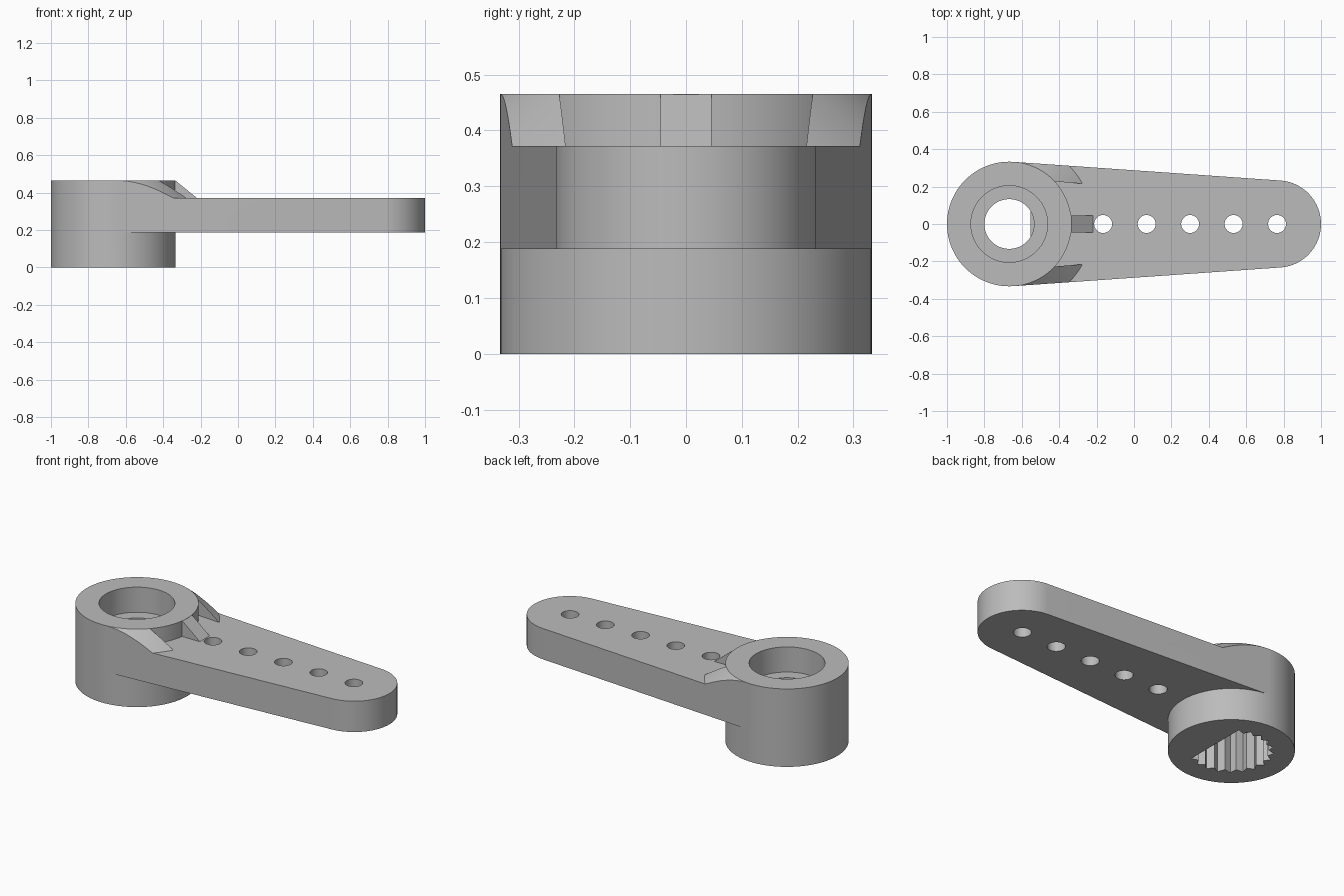
import bpy, bmesh, math
from mathutils import Vector

if "Cube" in bpy.data.objects:
    bpy.data.objects.remove(bpy.data.objects["Cube"], do_unlink=True)

grey = bpy.data.materials.new("plastic grey")
grey.use_nodes = True
colour = (0.5, 0.5, 0.5, 1)
grey.diffuse_color = colour
grey.node_tree.nodes["Principled BSDF"].inputs["Base Color"].default_value = colour

HUB_X, HUB_R, HUB_TOP = -0.667, 0.333, 0.465
TIP_X, TIP_R = 0.767, 0.233
ARM_LOW, ARM_TOP = 0.188, 0.372
SIDES = 96


def loft(name, bottom, top):
    """Closed solid between two matching loops of points."""
    bm = bmesh.new()
    low = [bm.verts.new(p) for p in bottom]
    high = [bm.verts.new(p) for p in top]
    bm.faces.new(low)
    bm.faces.new(high)
    for i in range(len(low)):
        j = (i + 1) % len(low)
        bm.faces.new((low[i], low[j], high[j], high[i]))
    bmesh.ops.recalc_face_normals(bm, faces=bm.faces)
    mesh = bpy.data.meshes.new(name)
    bm.to_mesh(mesh)
    bm.free()
    mesh.materials.append(grey)
    obj = bpy.data.objects.new(name, mesh)
    bpy.context.collection.objects.link(obj)
    return obj


def prism(name, outline, z0, z1):
    return loft(name, [(x, y, z0) for x, y in outline], [(x, y, z1) for x, y in outline])


def ring(x, r, sides=SIDES):
    return [(x + r * math.cos(math.tau * i / sides), r * math.sin(math.tau * i / sides))
            for i in range(sides)]


def combine(target, tool, operation):
    """Apply an exact boolean and remove the tool."""
    mod = target.modifiers.new("join", 'BOOLEAN')
    mod.operation, mod.solver, mod.object = operation, 'EXACT', tool
    bpy.context.view_layer.update()
    graph = bpy.context.evaluated_depsgraph_get()
    mesh = bpy.data.meshes.new_from_object(target.evaluated_get(graph))
    target.modifiers.clear()
    target.data = mesh
    bpy.data.objects.remove(tool, do_unlink=True)


# Hub
horn = prism("hub_and_arm", ring(HUB_X, HUB_R), 0, HUB_TOP)

# Tapered arm, tangent to the hub with a round tip
tilt = math.acos((HUB_R - TIP_R) / (TIP_X - HUB_X))
tangent = Vector((HUB_X + HUB_R * math.cos(tilt), HUB_R * math.sin(tilt)))
tip = Vector((TIP_X + TIP_R * math.cos(tilt), TIP_R * math.sin(tilt)))
steps = 40
outline = [(tangent.x, -tangent.y)]
for i in range(steps + 1):
    a = -tilt + 2 * tilt * i / steps
    outline.append((TIP_X + TIP_R * math.cos(a), TIP_R * math.sin(a)))
outline.append(tuple(tangent))
combine(horn, prism("arm", outline, ARM_LOW, ARM_TOP), 'UNION')

# Conical side gussets, flush with the arm sides
edge = tangent.lerp(tip, 0.4)
for side in (-1, 1):
    plan = [tuple(tangent), tuple(edge), (edge.x, 0.2), (-0.45, 0.229), (-0.64, 0.28)]
    gusset = prism("side_gusset", [(x, y * side) for x, y in plan], 0.3, HUB_TOP)
    cone = loft("gusset_cone",
                [(x, y, 0.3) for x, y in ring(HUB_X, 0.535)],
                [(x, y, HUB_TOP) for x, y in ring(HUB_X, HUB_R)])
    combine(gusset, cone, 'INTERSECT')
    combine(horn, gusset, 'UNION')

# Middle gusset
profile = [(-0.4, 0.3), (-0.4, HUB_TOP), (-0.335, HUB_TOP), (-0.22, ARM_TOP), (-0.22, 0.3)]
combine(horn, loft("middle_gusset", [(x, -0.046, z) for x, z in profile],
                   [(x, 0.046, z) for x, z in profile]), 'UNION')

# Screw recess and through hole
combine(horn, prism("screw_recess", ring(HUB_X, 0.205), 0.315, 0.6), 'DIFFERENCE')
combine(horn, prism("screw_hole", ring(HUB_X, 0.133), -0.1, 0.6), 'DIFFERENCE')

# Toothed shaft socket in the underside
teeth = 21
socket = []
for i in range(teeth * 2):
    r = 0.225 if i % 2 else 0.195
    a = math.pi * i / teeth
    socket.append((HUB_X + r * math.cos(a), r * math.sin(a)))
combine(horn, prism("shaft_socket", socket, -0.1, 0.26), 'DIFFERENCE')

# Row of linkage holes
for i in range(5):
    combine(horn, prism("linkage_hole", ring(-0.165 + 0.2325 * i, 0.048, 32), 0, 0.6), 'DIFFERENCE')

bpy.ops.object.select_all(action='DESELECT')
horn.select_set(True)
bpy.context.view_layer.objects.active = horn
bpy.ops.object.shade_smooth_by_angle(angle=math.radians(20))
